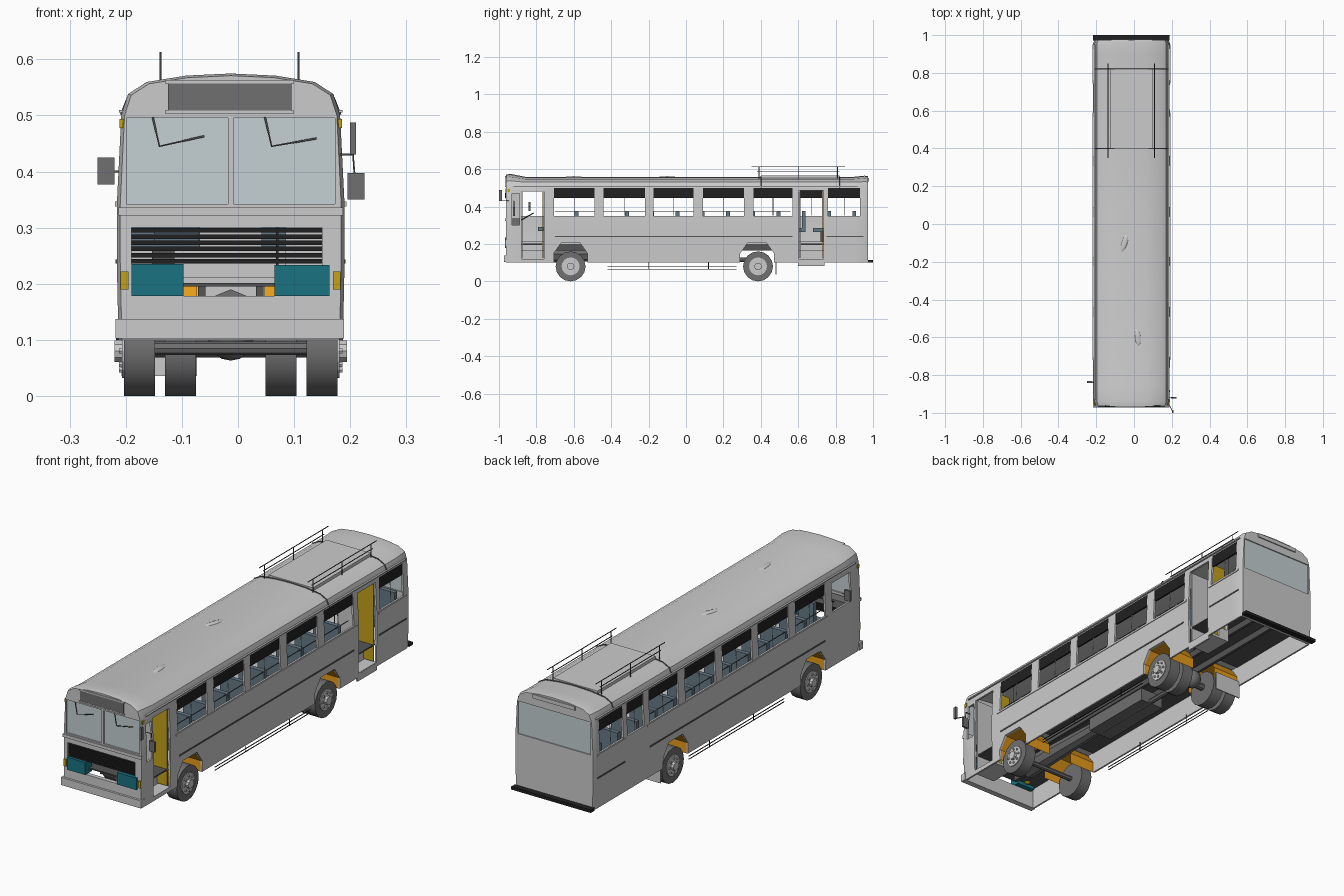
import bpy, bmesh, math
from mathutils import Matrix

if "Cube" in bpy.data.objects:
    bpy.data.objects.remove(bpy.data.objects["Cube"])

CX = -0.013          # bus centreline
SIDES = (-1, 1)


def mat(name, r, g, b):
    m = bpy.data.materials.new(name)
    m.diffuse_color = (r, g, b, 1)
    m.use_nodes = True
    m.node_tree.nodes["Principled BSDF"].inputs["Base Color"].default_value = m.diffuse_color
    return m


BLACK, DARK = mat("black", .015, .015, .015), mat("dark_grey", .09, .09, .09)
RUBBER, GLASS = mat("rubber", .16, .16, .16), mat("glass", .56, .63, .65)
TEAL, YELLOW = mat("teal", .01, .17, .22), mat("yellow", .55, .36, .01)
ORANGE, SEAT = mat("orange", .8, .33, .01), mat("seat_blue", .13, .19, .24)


def add(name, bm, m=None, smooth=False):
    bmesh.ops.recalc_face_normals(bm, faces=bm.faces)
    me = bpy.data.meshes.new(name)
    bm.to_mesh(me)
    bm.free()
    if m:
        me.materials.append(m)
    o = bpy.data.objects.new(name, me)
    bpy.context.collection.objects.link(o)
    if smooth:
        smooth_obj(o)
    return o


def activate(o):
    bpy.ops.object.select_all(action='DESELECT')
    o.select_set(True)
    bpy.context.view_layer.objects.active = o


def smooth_obj(o):
    activate(o)
    bpy.ops.object.shade_smooth_by_angle(angle=math.radians(35))


def put_box(bm, x0, x1, y0, y1, z0, z1):
    mtx = Matrix.Translation(((x0 + x1) / 2, (y0 + y1) / 2, (z0 + z1) / 2)) @ \
        Matrix.Diagonal((abs(x1 - x0), abs(y1 - y0), abs(z1 - z0), 1))
    bmesh.ops.create_cube(bm, size=1, matrix=mtx)


def boxes(name, items, m=None):
    bm = bmesh.new()
    for b in items:
        put_box(bm, *b)
    return add(name, bm, m)


def side(s, d0, d1, *rest):
    """Box limits measured outwards from the centreline on side s."""
    return (CX + s * d0, CX + s * d1, *rest)


def loft(bm, rings):
    rows = [[bm.verts.new(p) for p in r] for r in rings]
    n = len(rows[0])
    for a, b in zip(rows, rows[1:]):
        for i in range(n):
            bm.faces.new((a[i], a[(i + 1) % n], b[(i + 1) % n], b[i]))
    bm.faces.new(rows[0])
    bm.faces.new(rows[-1][::-1])


def cyl(bm, c, r, depth, axis='X', n=16, r2=None):
    rot = Matrix.Rotation(math.pi / 2, 4, 'Y' if axis == 'X' else 'X')
    bmesh.ops.create_cone(bm, cap_ends=True, segments=n, radius1=r, radius2=r2 or r,
                          depth=depth, matrix=Matrix.Translation(c) @ rot)


def rods(name, paths, r, m=None):
    cu = bpy.data.curves.new(name, 'CURVE')
    cu.dimensions, cu.bevel_depth, cu.bevel_resolution = '3D', r, 1
    for path in paths:
        sp = cu.splines.new('POLY')
        sp.points.add(len(path) - 1)
        for p, q in zip(sp.points, path):
            p.co = (*q, 1)
    if m:
        cu.materials.append(m)
    o = bpy.data.objects.new(name, cu)
    bpy.context.collection.objects.link(o)


# Body shell: half cross-section lofted along y, then hollowed above and below the floor
HALF = [(.2, .1), (.203, .24), (.203, .34), (.195, .5), (.183, .53), (.15, .547), (.08, .556), (0, .559)]


def ring(y, sx=1, crown=0, inset=0, floor=.1):
    pts = [(max(x * sx - inset, 0), max(z, floor)) for x, z in HALF]
    pts = [(x, z + max(0, (z - .5) / .06) * crown - (inset if z > .4 else 0)) for x, z in pts]
    full = pts + [(-x, z) for x, z in pts[-2::-1]]
    return [(CX + x, y, z) for x, z in full]


bm = bmesh.new()
loft(bm, [ring(-.962, .97, .012), ring(-.94, 1, .016), ring(-.86), ring(.9), ring(.955, 1, .006), ring(.973, .97, .003)])
body = add("body_shell", bm)
bm = bmesh.new()
loft(bm, [ring(y, 1, 0, .009, .212) for y in (-.942, .958)])
hollow = add("hollow_cutter", bm)
under = boxes("underside_cutter", [side(1, -.192, .192, -.943, .96, 0, .2)])

# Openings: windows, doors, windscreen, rear window, grille and wheel arches
WIN = [(-.705, -.49), (-.44, -.22), (-.175, .04), (.09, .31), (.36, .57), (.76, .93)]
WINDOWS = [(s, a, b) for s in SIDES for a, b in WIN] + [(-1, .61, .73)]
ARCHES = [-.617, .38]


def arch(y, k=1):
    return [(y - .09 * k, 0), (y - .09 * k, .15), (y - .05 * k, .206 * k), (y + .05 * k, .206 * k), (y + .09 * k, .15), (y + .09 * k, 0)]


bm = bmesh.new()
for s, a, b in WINDOWS:
    put_box(bm, *side(s, .15, .25, a, b, .35, .498))
for b in [side(1, .09, .25, -.88, -.76, .12, .48), side(1, .09, .25, .605, .735, .115, .485),
          side(-1, .15, .25, -.89, -.755, .35, .48), side(1, .15, .25, -.93, -.89, .3, .47),
          side(1, -.186, .186, -1, -.9385, .342, .495), side(1, -.185, .185, .95, 1, .35, .5),
          (-.19, .15, -1, -.89, .178, .3)]:
    put_box(bm, *b)
for s in SIDES:
    for y in ARCHES:
        loft(bm, [[(CX + s * d, py, pz) for py, pz in arch(y)] for d in (.055, .26)])
openings = add("opening_cutter", bm)
activate(body)
for c in (hollow, under, openings):
    md = body.modifiers.new("cut", 'BOOLEAN')
    md.operation, md.solver, md.object, md.use_self = 'DIFFERENCE', 'EXACT', c, True
    bpy.ops.object.modifier_apply(modifier=md.name)
    bpy.data.objects.remove(c)
smooth_obj(body)

# Wheel arch liners
for y in ARCHES:
    for s in SIDES:
        bm = bmesh.new()
        prof = arch(y, .985)[1:5]
        prof = [(prof[0][0], .1)] + prof + [(prof[-1][0], .1)]
        rows = [[bm.verts.new((CX + s * d, py, pz)) for py, pz in prof] for d in (.06, .194)]
        for i in range(5):
            bm.faces.new((rows[0][i], rows[0][i + 1], rows[1][i + 1], rows[1][i]))
        add("wheel_arch_liner", bm, ORANGE)

# Glazing: dark upper panes, windscreen, rear window
boxes("upper_window_panes", [side(s, .186, .194, a, b, .445, .498) for s, a, b in WINDOWS], BLACK)
rods("window_bars", [[(CX + s * .197, (a + b) / 2, .352), (CX + s * .192, (a + b) / 2, .446)]
                     for s, a, b in WINDOWS], .0015)
boxes("windscreen", [side(1, -.187, .187, -.955, -.95, .341, .496)], GLASS)
boxes("rear_window", [side(1, -.186, .186, .963, .968, .349, .501)], GLASS)
boxes("windscreen_pillar", [side(1, -.005, .005, -.962, -.948, .342, .496)])
rods("wipers", [[(x + .08, -.963, z2), (x, -.966, .445), (x - .012, -.963, .497)]
                for x, z2 in ((-.14, .463), (.06, .459))], .002, DARK)

# Front details
boxes("grille_slats", [(-.19, .15, -.957, -.935, z, z + .008) for z in (.236, .247, .258, .269, .28, .291)], BLACK)
boxes("headlight_boxes", [(-.19, -.097, -.968, -.92, .178, .235), (.065, .163, -.968, -.92, .178, .233)], TEAL)
bm = bmesh.new()
for x in (-.145, .112):
    bmesh.ops.create_uvsphere(bm, u_segments=10, v_segments=6, radius=.018, matrix=Matrix.Translation((x, -.91, .205)))
add("headlight_bulbs", bm, YELLOW, True)
boxes("front_indicators", [side(s, .182, .196, -.967, -.945, .19, .222) for s in SIDES]
      + [side(s, .19, .198, -.955, -.94, .478, .494) for s in SIDES], YELLOW)
boxes("front_bumper", [side(1, -.205, .202, -.972, -.945, .102, .137)])
boxes("front_trim_ledge", [side(1, -.2, .2, -.967, -.95, .322, .336)])
boxes("destination_box", [(-.125, .095, -.966, -.95, .508, .558)], RUBBER)
boxes("destination_frame", [(-.13, .1, -.967, -.94, z, z + .006) for z in (.503, .557)])

# Rear details
boxes("rear_bumper", [side(1, -.204, .2, .972, 1, .1, .113)], BLACK)
boxes("rear_roof_lip", [(-.12, .095, .96, .978, .535, .553)])

# Side trim
boxes("side_trim", [side(s, .2, .205, a, b, .236, .243) for s in SIDES for a, b in ((-.7, .57), (.75, .95))], DARK)
boxes("waist_rail", [side(s, .2, .206, a, b, .338, .347) for s in SIDES for a, b in ((-.72, .59), (.745, .95))])
boxes("gutter", [side(s, .187, .199, -.93, .95, .505, .51) for s in SIDES])

# Doors folded open, with step wells hanging below the floor
boxes("door_leaves", [(.085, .178, y, y + .005, .125, .478) for y in (-.767, .726)], YELLOW)
boxes("door_leaves_front", [(.085, .178, y, y + .005, .125, .478) for y in (-.878, .608)])
boxes("door_steps", [b for y0, y1 in ((-.885, -.755), (.6, .74)) for b in (
    side(1, .088, .2, y0, y1, .108, .12), side(1, .084, .09, y0, y1, .11, .21), side(1, .09, .14, y0, y1, .12, .165))])
boxes("rear_door_sill", [side(1, .192, .2, .6, .74, .083, .112)])

# Mirrors
boxes("mirrors", [(-.25, -.22, -.842, -.832, .377, .425), (.195, .225, -.925, -.915, .35, .397),
                  (.2, .21, -1, -.985, .43, .487)], RUBBER)
rods("mirror_arms", [[(-.205, -.84, .4), (-.222, -.838, .4)], [(.18, -.92, .43), (.205, -.92, .43), (.208, -.92, .39)],
                     [(.178, -.94, .43), (.204, -.992, .43)]], .002, DARK)

# Roof: rack, raised panel, ribs and hatches
RAILS = (-.138, .108)
rods("roof_rack", [[(x, .35, .613), (x, .85, .613)] for x in RAILS]
     + [[(x, .38, .588), (x, .82, .588)] for x in RAILS]
     + [[(x, y, .545), (x, y, .613)] for x in RAILS for y in (.39, .6, .81)], .002, DARK)
boxes("roof_panel", [(-.125, .1, .4, .82, .55, .566)])
rods("roof_ribs", [[(CX + s * x, y, z + .001) for s, pts in ((1, HALF[3:]), (-1, HALF[-2:2:-1])) for x, z in pts]
                   for y in (.4, .82)], .003, DARK)
bm = bmesh.new()
for x, y, r in ((.02, -.6, .1), (-.05, -.1, -.3)):
    bmesh.ops.create_uvsphere(bm, u_segments=12, v_segments=6, radius=1, matrix=Matrix.Translation((x, y, .556))
                              @ Matrix.Rotation(r, 4, 'Z') @ Matrix.Diagonal((.016, .05, .006, 1)))
add("roof_vents", bm, None, True)

# Wheels: single front, dual rear
for y, spans in ((-.617, [(.135, .19)]), (.385, [(.135, .19), (.062, .117)])):
    for s in SIDES:
        tyre, rim = bmesh.new(), bmesh.new()
        for a, b in spans:
            cyl(tyre, (CX + s * (a + b) / 2, y, .08), .08, b - a)
        add("tyre", tyre, RUBBER, True)
        cyl(rim, (CX + s * .191, y, .08), .048, .006)
        cyl(rim, (CX + s * .198, y, .08), .02, .018, n=10)
        for k in range(8):
            t = k * math.pi / 4
            cyl(rim, (CX + s * .195, y + .034 * math.cos(t), .08 + .034 * math.sin(t)), .005, .008, n=6)
        add("wheel_rim", rim)

# Underside: floor plate, chassis rails, axles, drivetrain, guards and mud flap
boxes("underfloor", [side(1, -.19, .19, a, b, .195, .201) for a, b in ((-.94, -.71), (-.525, .288), (.473, .955))]
      + [side(1, -.054, .054, a, b, .195, .201) for a, b in ((-.71, -.525), (.288, .473))], DARK)
boxes("chassis_rails", [side(s, .045, .058, -.9, .93, .165, .195) for s in SIDES], DARK)
bm = bmesh.new()
for y, r in ((-.617, .012), (.385, .016)):
    cyl(bm, (CX, y, .085), r, .3, n=8)
cyl(bm, (CX, .06, .115), .012, .6, 'Y', 8)
cyl(bm, (CX, -.5, .145), .03, .5, 'Y', 8, .045)
bmesh.ops.create_uvsphere(bm, u_segments=12, v_segments=8, radius=.042, matrix=Matrix.Translation((CX, .385, .105)))
put_box(bm, -.08, .04, -.26, .1, .105, .165)
add("drivetrain", bm, RUBBER, True)
rods("side_guards", [[(CX + s * .19, -.42, z), (CX + s * .19, .27, z)] for s in SIDES for z in (.064, .078)]
     + [[(CX + s * .19, y, .11), (CX + s * .19, y, .062)] for s in SIDES for y in (-.2, .12)], .002, BLACK)
boxes("mud_flap", [side(-1, .06, .195, .478, .483, .036, .12)])

# Interior: seats with backs, driver's area, grab rails
ROWS = [(s, -.62 + i * .135) for i in range(12) for s in SIDES]
ROWS = [(s, y) for s, y in ROWS if s < 0 or not .53 < y < .74]
bm = bmesh.new()
for s, y in ROWS:
    put_box(bm, *side(s, .055, .183, y - .05, y + .03, .265, .285))
    put_box(bm, *side(s, .055, .183, y + .025, y + .045, .265, .375))
put_box(bm, -.15, -.07, -.79, -.72, .27, .29)
put_box(bm, -.15, -.07, -.73, -.71, .27, .39)
add("seats", bm, SEAT)
boxes("seat_legs", [side(s, .1, .14, y - .01, y + .01, .21, .267) for s, y in ROWS], DARK)
boxes("dashboard", [side(1, -.185, .08, -.935, -.885, .3, .335)], RUBBER)
bm = bmesh.new()
cyl(bm, (-.11, -.85, .345), .04, .006, 'Y', 14)
bmesh.ops.rotate(bm, verts=bm.verts, cent=(-.11, -.85, .345), matrix=Matrix.Rotation(math.radians(-60), 3, 'X'))
add("steering_wheel", bm, BLACK)
rods("grab_rails", [[(CX + s * .18, -.7, .372), (CX + s * .18, .56, .372)] for s in SIDES]
     + [[(.07, y, .21), (.07, y, .54)] for y in (-.75, .6, .74)], .002, DARK)
